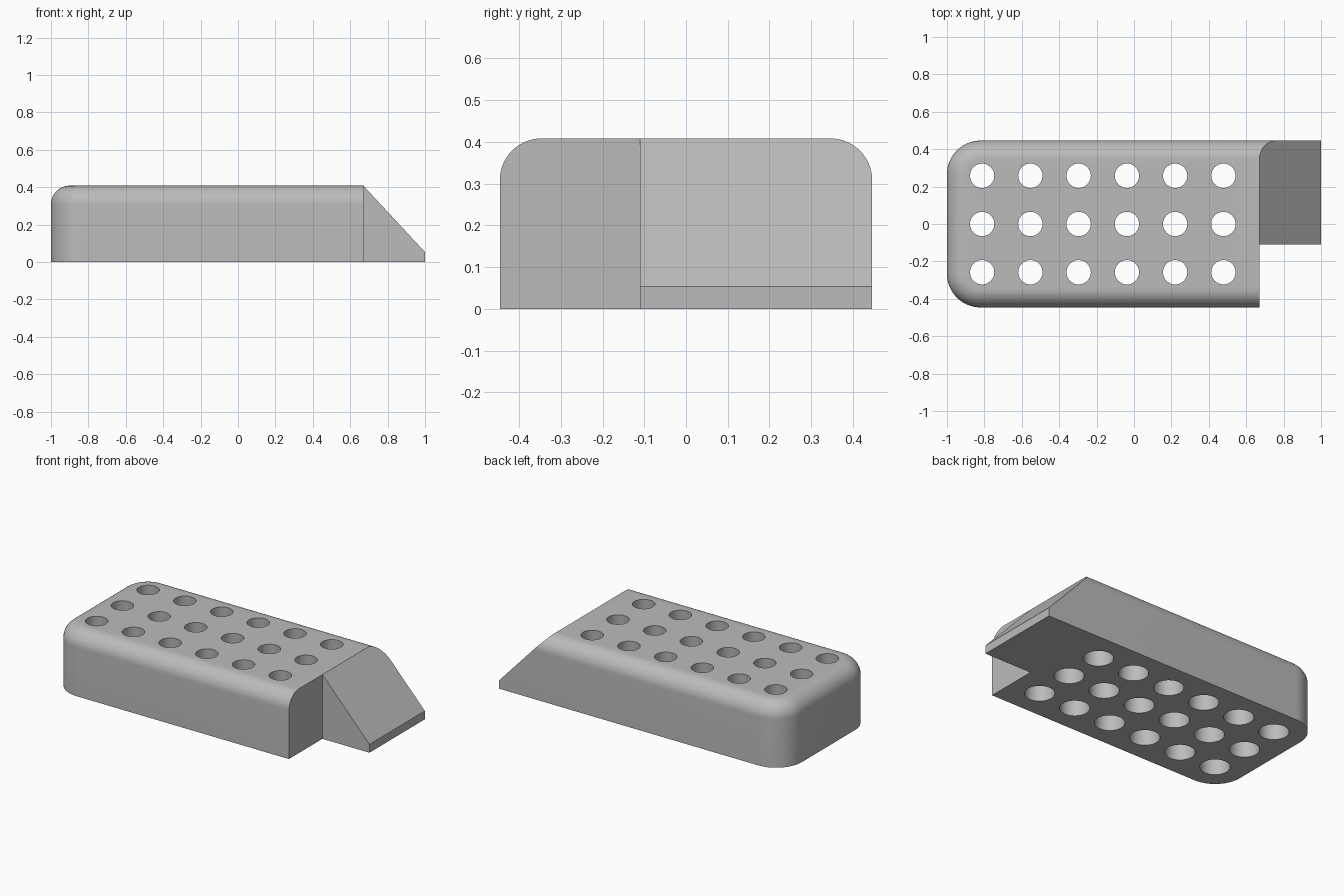
import bpy, bmesh
from math import sin, cos, pi, radians

cube = bpy.data.objects.get("Cube")
if cube:
    bpy.data.objects.remove(cube, do_unlink=True)

HALF_W, HEIGHT = 0.446, 0.408      # block half depth and height
STEP_X, RAMP_Y, LIP = 0.67, -0.11, 0.053
CORNER, FILLET, SEG = 0.18, 0.1, 14

grey = bpy.data.materials.new("light grey")
grey.use_nodes = True
grey.diffuse_color = (0.5, 0.5, 0.5, 1)
grey.node_tree.nodes["Principled BSDF"].inputs["Base Color"].default_value = (0.5, 0.5, 0.5, 1)


def stack(name, rings):
    """Skin matching closed rings of points, with a cap at each end."""
    bm = bmesh.new()
    loops = [[bm.verts.new(p) for p in ring] for ring in rings]
    n = len(loops[0])
    for low, high in zip(loops, loops[1:]):
        for i in range(n):
            j = (i + 1) % n
            bm.faces.new((low[i], low[j], high[j], high[i]))
    bm.faces.new(loops[0][::-1])
    bm.faces.new(loops[-1])
    bmesh.ops.recalc_face_normals(bm, faces=bm.faces)
    mesh = bpy.data.meshes.new(name)
    bm.to_mesh(mesh)
    bm.free()
    mesh.materials.append(grey)
    obj = bpy.data.objects.new(name, mesh)
    bpy.context.collection.objects.link(obj)
    return obj


def plan(inset, z):
    """Outline rounded at the two -x corners, square at the +x end."""
    r, w = CORNER - inset, HALF_W - inset
    pts = [(1, -w, z), (1, w, z)]
    for side, start in ((1, pi / 2), (-1, pi)):
        for i in range(SEG + 1):
            a = start + pi / 2 * i / SEG
            pts.append((-1 + CORNER + r * cos(a), side * (HALF_W - CORNER) + r * sin(a), z))
    return pts


# Block with a filleted top edge
rings = [plan(0, 0)]
for i in range(SEG + 1):
    a = pi / 2 * i / SEG
    rings.append(plan(FILLET * (1 - cos(a)), HEIGHT - FILLET + FILLET * sin(a)))
block = stack("perforated_block", rings)

# Notch beside the ramp
notch = stack("notch_cutter", [[(x, y, z) for x, y in
              ((STEP_X, -1), (1.2, -1), (1.2, RAMP_Y), (STEP_X, RAMP_Y))] for z in (-0.2, 0.6)])

# Sloping top of the ramp
slope = (LIP - HEIGHT) / (1 - STEP_X)
x0, x1 = STEP_X - 0.1, 1.1
wedge = stack("ramp_cutter", [[(x0, y, HEIGHT - 0.1 * slope), (x1, y, LIP + 0.1 * slope),
              (x1, y, 0.8)] for y in (-0.7, 0.7)])

# Grid of holes, wider at the underside
holes = []
for col in range(6):
    for y in (-0.258, 0, 0.258):
        x = -0.812 + 0.258 * col
        holes.append(stack("hole_cutter", [[(x + r * cos(2 * pi * i / 40), y + r * sin(2 * pi * i / 40), z)
                     for i in range(40)] for r, z in ((0.087, -0.02), (0.064, HEIGHT + 0.02))]))

cutters = [notch, wedge] + holes
for cutter in cutters:
    cutter.hide_render = True
    mod = block.modifiers.new(cutter.name, 'BOOLEAN')
    mod.operation, mod.solver, mod.object = 'DIFFERENCE', 'EXACT', cutter

# Bake the cuts and discard the cutters
bpy.context.view_layer.update()
graph = bpy.context.evaluated_depsgraph_get()
result = bpy.data.meshes.new_from_object(block.evaluated_get(graph))
block.modifiers.clear()
block.data = result
for cutter in cutters:
    bpy.data.objects.remove(cutter, do_unlink=True)
result.materials.clear()
result.materials.append(grey)
for poly in result.polygons:
    poly.material_index = 0

bpy.ops.object.select_all(action='DESELECT')
block.select_set(True)
bpy.context.view_layer.objects.active = block
bpy.ops.object.shade_smooth_by_angle(angle=radians(30))
